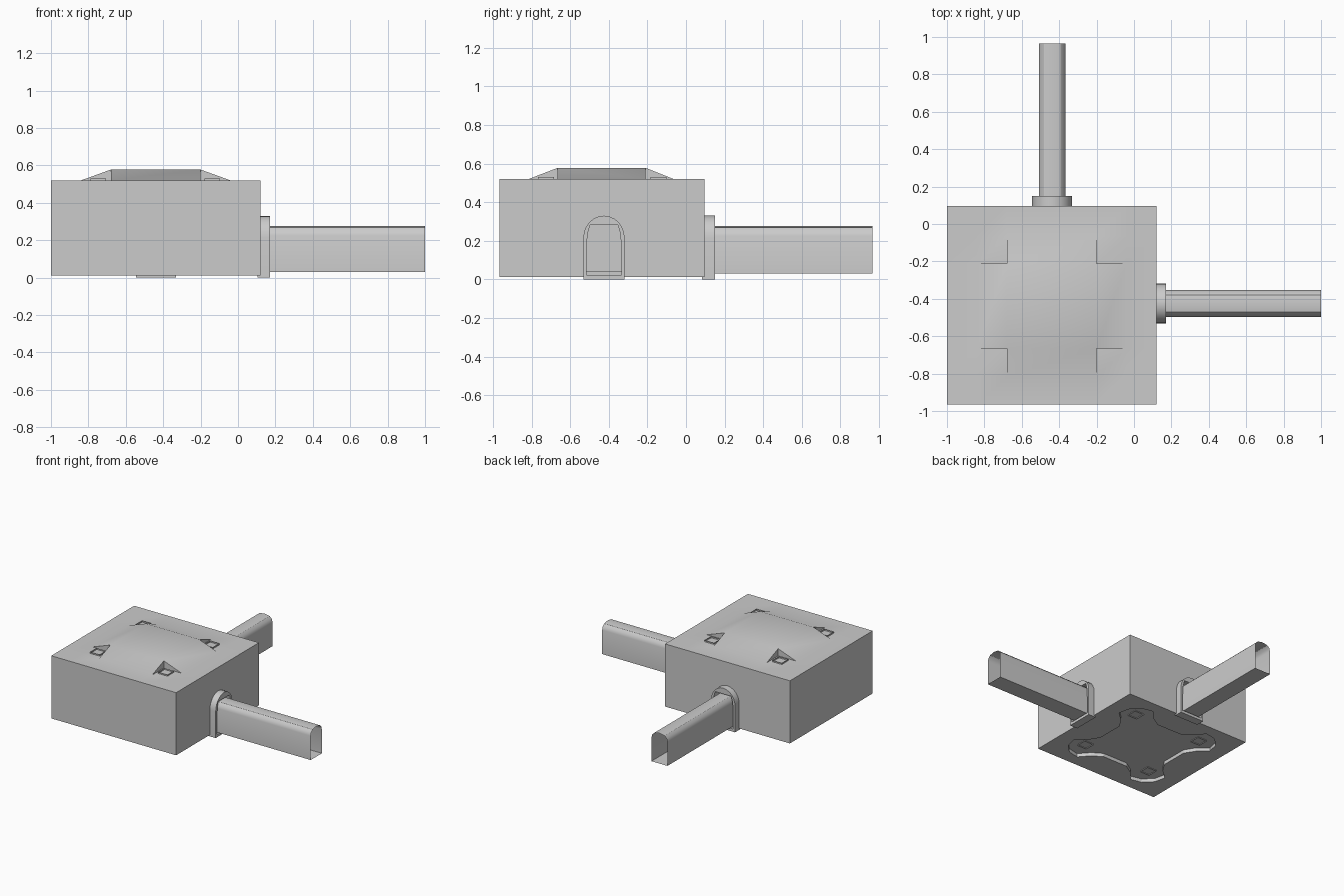
import bpy, bmesh, math
from mathutils import Vector

if "Cube" in bpy.data.objects:
    bpy.data.objects.remove(bpy.data.objects["Cube"])

stone = bpy.data.materials.new("plain_grey")
stone.diffuse_color = (0.6, 0.6, 0.6, 1)
stone.use_nodes = True
stone.node_tree.nodes["Principled BSDF"].inputs["Base Color"].default_value = stone.diffuse_color

X0, X1, Y0, Y1 = -1.0, 0.12, -0.965, 0.097      # room outline
FLOOR, ROOF, PEAK, DAIS = 0.012, 0.52, 0.578, 0.04
CX, CY = -0.4375, -0.425                        # passage centre lines


def finish(name, bm, smooth=False, face_up=False):
    bmesh.ops.remove_doubles(bm, verts=bm.verts[:], dist=1e-4)
    bmesh.ops.recalc_face_normals(bm, faces=bm.faces[:])
    if face_up and sum(f.normal.z * f.calc_area() for f in bm.faces) < 0:
        bmesh.ops.reverse_faces(bm, faces=bm.faces[:])
    me = bpy.data.meshes.new(name)
    bm.to_mesh(me)
    bm.free()
    me.materials.append(stone)
    ob = bpy.data.objects.new(name, me)
    bpy.context.collection.objects.link(ob)
    if smooth:
        bpy.ops.object.select_all(action='DESELECT')
        ob.select_set(True)
        bpy.context.view_layer.objects.active = ob
        bpy.ops.object.shade_smooth_by_angle(angle=math.radians(32))
    return ob


def face(bm, pts):
    bm.faces.new([bm.verts.new(p) for p in pts])


def tube(bm, a, b):
    """Skin between two matching closed loops."""
    n = len(a)
    for i in range(n):
        j = (i + 1) % n
        face(bm, [a[i], a[j], b[j], b[i]])


def sheet(bm, outer, hole, normal):
    """Flat face with a hole in it."""
    edges = []
    for loop in (outer, hole):
        vs = [bm.verts.new(p) for p in loop]
        edges += [bm.edges.new((vs[i - 1], vs[i])) for i in range(len(vs))]
    bmesh.ops.triangle_fill(bm, edges=edges, use_beauty=True, normal=Vector(normal))


def mirrored(half):
    """Closed profile from its right half, listed bottom to top."""
    return half + [(-u, z) for u, z in reversed(half) if abs(u) > 1e-6]


def arch(w, z0, spring, top, n=6):
    return mirrored([(w, z0)] + [(w * math.cos(t), spring + (top - spring) * math.sin(t))
                    for t in (math.pi / 2 * i / n for i in range(n + 1))])


# passage directions: maps (sideways, outward, height) to the room
def east(u, d, z):
    return (d, CY + u, z)


def north(u, d, z):
    return (CX + u, d, z)


def ring(side, profile, d):
    return [side(u, d, z) for u, z in profile]


opening = mirrored([(0.09, 0.022), (0.09, 0.16), (0.085, 0.235), (0.072, 0.283)])
frame_outer = arch(0.107, 0.0, 0.215, 0.33)
passage = mirrored([(0.0715, 0.03), (0.0715, 0.225), (0.064, 0.25), (0.045, 0.268), (0.0, 0.276)])

# dais outline: lobes round the four columns, pinched sides
quarter = [(0.31, 0.11), (0.36, 0.19), (0.44, 0.26), (0.42, 0.35),
           (0.35, 0.42), (0.26, 0.44), (0.19, 0.36), (0.11, 0.31)]
star = []
for k in range(4):
    c, s = round(math.cos(k * math.pi / 2)), round(math.sin(k * math.pi / 2))
    star += [(-0.44 + x * c - y * s, -0.433 + x * s + y * c) for x, y in quarter]

# room walls, floor and dais
bm = bmesh.new()
face(bm, [(X0, Y0, FLOOR), (X1, Y0, FLOOR), (X1, Y0, ROOF), (X0, Y0, ROOF)])
face(bm, [(X0, Y1, FLOOR), (X0, Y0, FLOOR), (X0, Y0, ROOF), (X0, Y1, ROOF)])
sheet(bm, [(X1, Y0, FLOOR), (X1, Y1, FLOOR), (X1, Y1, ROOF), (X1, Y0, ROOF)],
      ring(east, opening, X1), (1, 0, 0))
sheet(bm, [(X1, Y1, FLOOR), (X0, Y1, FLOOR), (X0, Y1, ROOF), (X1, Y1, ROOF)],
      ring(north, opening, Y1), (0, 1, 0))
low = [(x, y, FLOOR) for x, y in star]
high = [(x, y, DAIS) for x, y in star]
sheet(bm, [(X0, Y0, FLOOR), (X1, Y0, FLOOR), (X1, Y1, FLOOR), (X0, Y1, FLOOR)], low, (0, 0, -1))
tube(bm, low, high)
face(bm, high)
finish("room_shell", bm)

# roof: raised cross with sloping arms and cut-back corners
xs = [X0, -0.84, -0.68, -0.2, -0.04, X1]
ys = [Y0, -0.815, -0.665, -0.21, -0.065, Y1]
bm = bmesh.new()
for i in range(5):
    for j in range(5):
        notch = i in (1, 3) and j in (1, 3)
        pts = []
        for a, b in ((i, j), (i + 1, j), (i + 1, j + 1), (i, j + 1)):
            raised = a in (2, 3) and b in (2, 3) and not notch
            pts.append((xs[a], ys[b], PEAK if raised else ROOF))
        face(bm, pts)
for i, io in ((2, 1), (3, 4)):
    for j, jo in ((2, 1), (3, 4)):
        foot, top = (xs[i], ys[j], ROOF), (xs[i], ys[j], PEAK)
        face(bm, [foot, top, (xs[io], ys[j], ROOF)])
        face(bm, [foot, top, (xs[i], ys[jo], ROOF)])
finish("roof", bm, smooth=True, face_up=True)

# four open square columns
bm = bmesh.new()
for x in (-0.747, -0.138):
    for y in (-0.725, -0.143):
        sq = [(x + a * 0.042, y + b * 0.042) for a, b in ((-1, -1), (1, -1), (1, 1), (-1, 1))]
        tube(bm, [(*p, DAIS - 0.008) for p in sq], [(*p, ROOF + 0.011) for p in sq])
finish("columns", bm)

# door frames and open-ended passages
for label, side, wall, end in (("east", east, X1, 1.0), ("north", north, Y1, 0.965)):
    bm = bmesh.new()
    back, front = wall - 0.015, wall + 0.052
    axis = Vector(side(0, 1, 0)) - Vector(side(0, 0, 0))
    tube(bm, ring(side, frame_outer, back), ring(side, frame_outer, front))
    tube(bm, ring(side, opening, back), ring(side, opening, front))
    for d, n in ((back, -axis), (front, axis)):
        sheet(bm, ring(side, frame_outer, d), ring(side, opening, d), n)
    finish(label + "_door_frame", bm, smooth=True)

    bm = bmesh.new()
    tube(bm, ring(side, passage, wall), ring(side, passage, end))
    finish(label + "_passage", bm, smooth=True)
